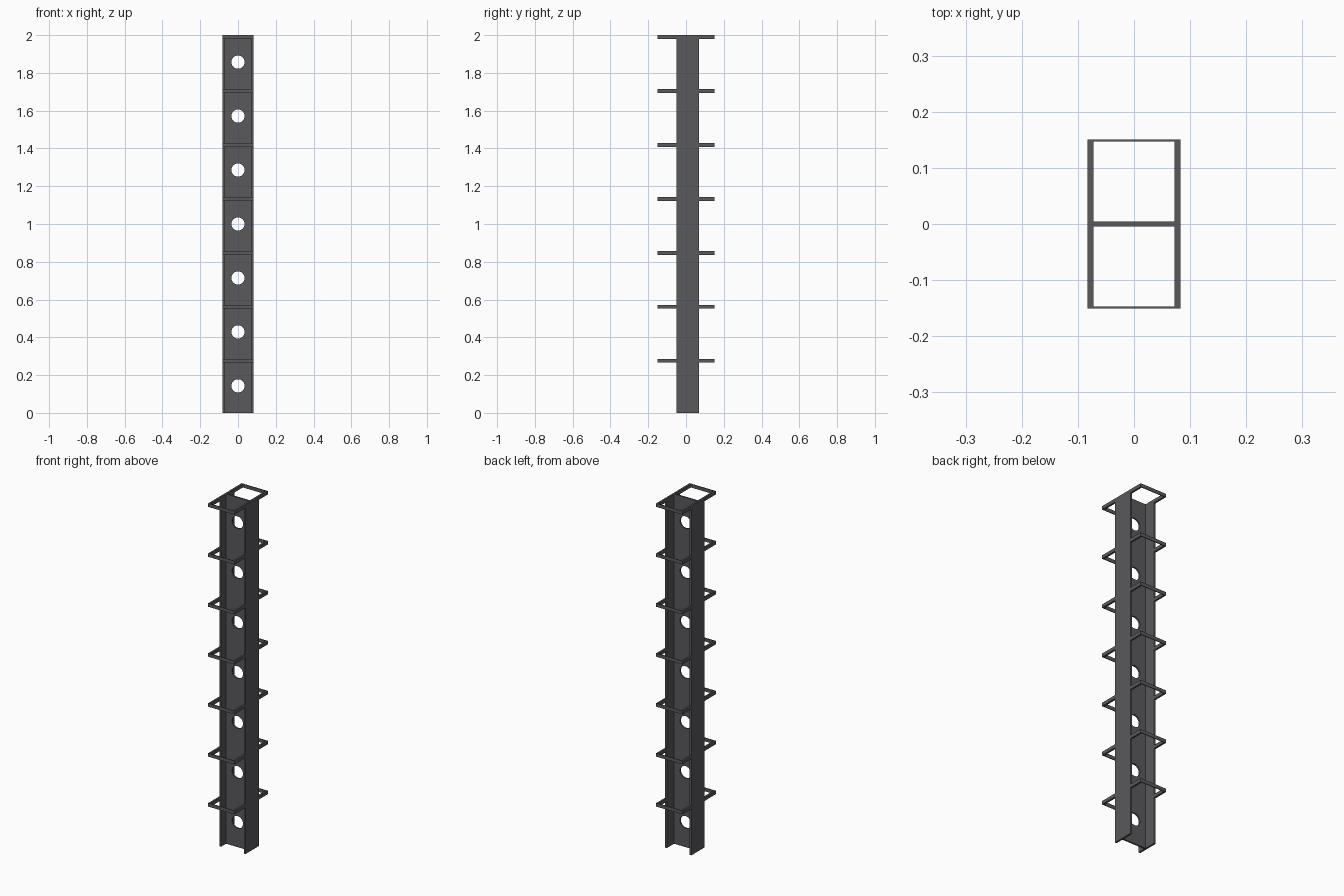
import bpy
import bmesh
import math

if "Cube" in bpy.data.objects:
    bpy.data.objects.remove(bpy.data.objects["Cube"])

HEIGHT, BAYS = 2.0, 7
PITCH = HEIGHT / BAYS
X_OUT, X_IN = 0.083, 0.0725
Y_OUT, RUNG = 0.151, 0.02

steel = bpy.data.materials.new("dark_steel")
steel.diffuse_color = (0.1, 0.1, 0.107, 1)
steel.use_nodes = True
steel.node_tree.nodes["Principled BSDF"].inputs["Base Color"].default_value = steel.diffuse_color


def prism(name, outline, holes, depth):
    """Filled XY outline with holes, extruded to +-depth/2 and turned into a mesh."""
    curve = bpy.data.curves.new(name, 'CURVE')
    curve.dimensions, curve.fill_mode = '2D', 'BOTH'
    curve.extrude = depth / 2
    for loop in [outline] + holes:
        s = curve.splines.new('POLY')
        s.points.add(len(loop) - 1)
        for p, (x, y) in zip(s.points, loop):
            p.co = (x, y, 0, 1)
        s.use_cyclic_u = True
    temp = bpy.data.objects.new(name, curve)
    bpy.context.collection.objects.link(temp)
    bpy.context.view_layer.update()
    mesh = bpy.data.meshes.new_from_object(
        temp.evaluated_get(bpy.context.evaluated_depsgraph_get()))
    bpy.data.objects.remove(temp)
    bm = bmesh.new()
    bm.from_mesh(mesh)
    bmesh.ops.remove_doubles(bm, verts=bm.verts, dist=1e-5)
    bmesh.ops.recalc_face_normals(bm, faces=bm.faces)
    for f in bm.faces:
        f.smooth = False
    bm.to_mesh(mesh)
    bm.free()
    mesh.materials.clear()
    mesh.materials.append(steel)
    mesh.name = name
    obj = bpy.data.objects.new(name, mesh)
    bpy.context.collection.objects.link(obj)
    return obj


def rect(x0, x1, y0, y1):
    return [(x0, y0), (x1, y0), (x1, y1), (x0, y1)]


def circle(cx, cy, r, n=32):
    return [(cx + r * math.cos(2 * math.pi * i / n),
             cy + r * math.sin(2 * math.pi * i / n)) for i in range(n)]


# Central web plate with one round hole per bay
holes = [circle(0, (i + 0.5) * PITCH, 0.035) for i in range(BAYS)]
web = prism("web_plate", rect(-X_IN, X_IN, 0, HEIGHT), holes, 0.009)
web.rotation_euler.x = math.pi / 2

# Side flanges, slightly deeper at the back
for side, name in ((-1, "left_flange"), (1, "right_flange")):
    x0, x1 = sorted((side * X_IN, side * X_OUT))
    flange = prism(name, rect(x0, x1, -0.05, 0.07), [], HEIGHT)
    flange.location.z = HEIGHT / 2

# Rectangular rung frames at the top of each bay
frame = prism("rung_frame", rect(-X_OUT, X_OUT, -Y_OUT, Y_OUT),
              [rect(-X_IN, X_IN, -Y_OUT + 0.004, Y_OUT - 0.004)], RUNG)
for i in range(BAYS):
    obj = frame
    if i:
        obj = frame.copy()
        bpy.context.collection.objects.link(obj)
    obj.name = f"rung_frame_{i + 1}"
    obj.location.z = (i + 1) * PITCH - RUNG / 2
